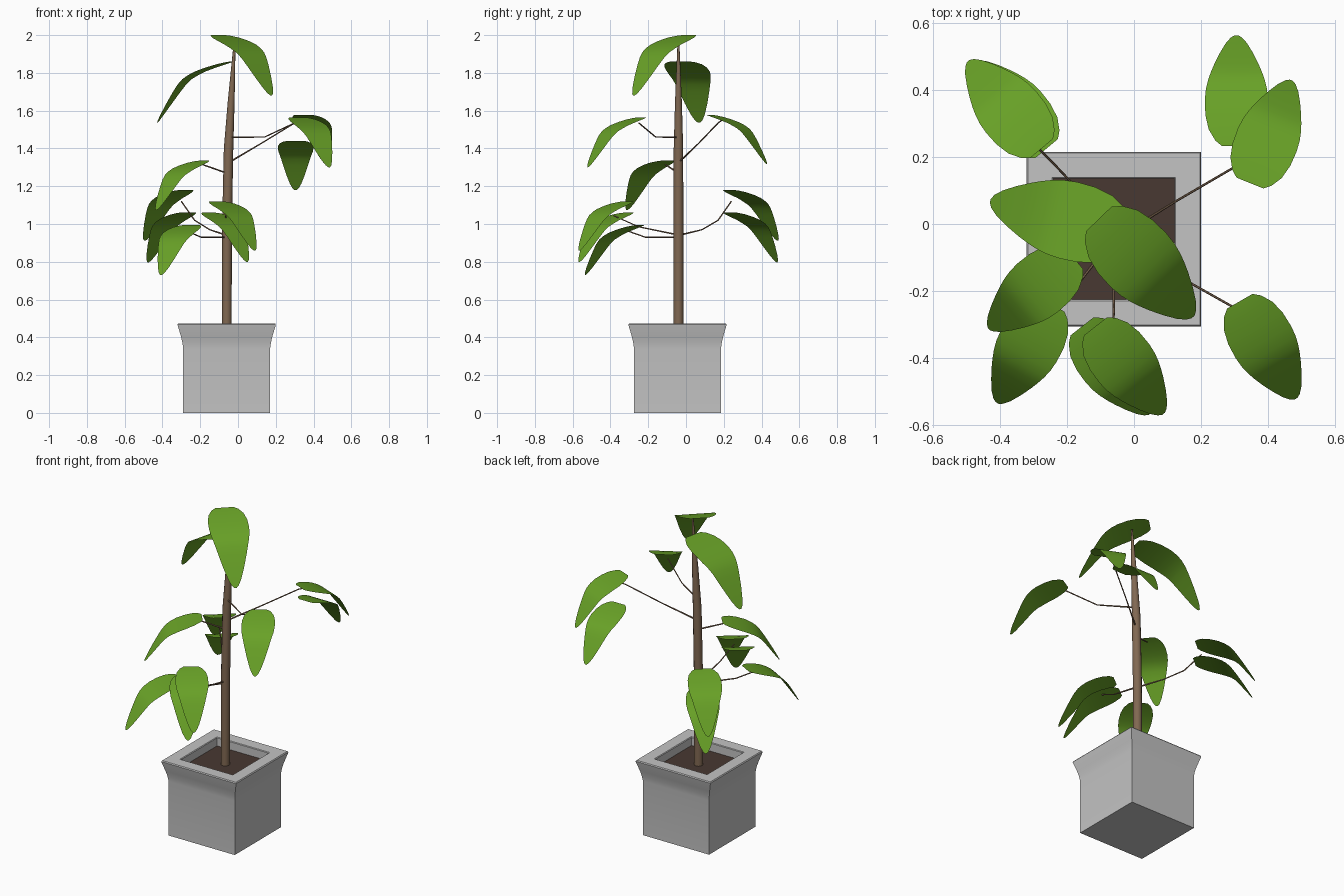
import bpy, bmesh, math
from mathutils import Vector

if "Cube" in bpy.data.objects:
    bpy.data.objects.remove(bpy.data.objects["Cube"])


def material(name, rgb):
    m = bpy.data.materials.new(name)
    m.diffuse_color = (*rgb, 1)
    m.use_nodes = True
    m.node_tree.nodes["Principled BSDF"].inputs["Base Color"].default_value = m.diffuse_color
    return m


GREEN = material("leaf_green", (0.14, 0.36, 0.02))
BARK = material("bark_brown", (0.22, 0.14, 0.085))
GREY = material("pot_grey", (0.55, 0.55, 0.55))
SOIL = material("soil_brown", (0.065, 0.04, 0.032))
CX, CY = -0.06, -0.045      # pot centre


def finish(obj, mat, angle=None):
    obj.data.materials.append(mat)
    bpy.ops.object.select_all(action='DESELECT')
    obj.select_set(True)
    bpy.context.view_layer.objects.active = obj
    if angle is not None:
        bpy.ops.object.shade_smooth_by_angle(angle=math.radians(angle))
    return obj


def mesh_object(name, bm):
    me = bpy.data.meshes.new(name)
    bm.to_mesh(me)
    bm.free()
    obj = bpy.data.objects.new(name, me)
    bpy.context.collection.objects.link(obj)
    return obj


def square(bm, h, z):
    return [bm.verts.new((CX + sx * h, CY + sy * h, z))
            for sx, sy in ((-1, -1), (1, -1), (1, 1), (-1, 1))]


def tube(name, pts, radii, res):
    """Tapered round tube along a path."""
    cu = bpy.data.curves.new(name, 'CURVE')
    cu.dimensions = '3D'
    cu.bevel_depth = 1
    cu.bevel_resolution = res
    cu.use_fill_caps = True
    sp = cu.splines.new('POLY')
    sp.points.add(len(pts) - 1)
    for p, co, r in zip(sp.points, pts, radii):
        p.co = (*co, 1)
        p.radius = r
    obj = bpy.data.objects.new(name, cu)
    bpy.context.collection.objects.link(obj)
    bpy.ops.object.select_all(action='DESELECT')
    obj.select_set(True)
    bpy.context.view_layer.objects.active = obj
    bpy.ops.object.convert(target='MESH')
    obj = bpy.context.view_layer.objects.active
    obj.data.materials.clear()
    return finish(obj, BARK, 50)


# Square pot with flared rim and sunken opening
bm = bmesh.new()
profile = [(0.23, 0), (0.23, 0.34), (0.234, 0.37), (0.242, 0.405), (0.259, 0.462),
           (0.26, 0.468), (0.256, 0.474), (0.184, 0.474), (0.18, 0.47), (0.18, 0.40)]
rings = [square(bm, h, z) for h, z in profile]
bm.faces.new(rings[0][::-1])
for a, b in zip(rings, rings[1:]):
    for i in range(4):
        j = (i + 1) % 4
        bm.faces.new((a[i], a[j], b[j], b[i]))
bm.faces.new(rings[-1])
finish(mesh_object("pot", bm), GREY, 40)

# Soil
bm = bmesh.new()
bm.faces.new(square(bm, 0.18, 0.42))
finish(mesh_object("soil", bm), SOIL)

# Trunk
tube("trunk", [(-0.06, -0.04, 0.41), (-0.058, -0.04, 1.0), (-0.05, -0.04, 1.4),
               (-0.036, -0.04, 1.65), (-0.018, -0.04, 1.96)],
     [0.026, 0.026, 0.025, 0.018, 0.005], 4)

# Leaf stems
stems = [
    [(-0.05, -0.04, 1.46), (0.14, -0.16, 1.46), (0.30, -0.25, 1.535)],
    [(-0.05, -0.04, 1.325), (0.12, 0.065, 1.425), (0.30, 0.17, 1.535), (0.345, 0.19, 1.55)],
    [(-0.06, -0.04, 1.27), (-0.19, -0.11, 1.315)],
    [(-0.06, -0.04, 0.94), (-0.15, 0.085, 0.97), (-0.23, 0.17, 1.02), (-0.30, 0.24, 1.12)],
    [(-0.06, -0.04, 0.93), (-0.195, -0.215, 0.93), (-0.265, -0.30, 0.96)],
    [(-0.06, -0.04, 0.942), (-0.06, -0.25, 0.985), (-0.065, -0.385, 1.045)],
]
for n, pts in enumerate(stems):
    tube(f"leaf_stem_{n + 1}", pts, [0.005] + [0.0035] * (len(pts) - 1), 1)

# Leaf: half width and droop along its horizontal length (unit leaf)
OUTLINE = [(0, .13, 0), (.05, .19, -.01), (.15, .25, -.035), (.28, .28, -.075),
           (.42, .285, -.125), (.52, .275, -.175), (.60, .255, -.225), (.67, .23, -.295),
           (.74, .2, -.39), (.84, .15, -.54), (.93, .095, -.68), (.98, .05, -.76),
           (1, .015, -.79)]


def leaf(name, base, azimuth, length):
    a = math.radians(azimuth)
    along = Vector((math.cos(a), math.sin(a), 0))
    side = Vector((-along.y, along.x, 0))
    bm = bmesh.new()
    rows = []
    for s, w, z in OUTLINE:
        mid = Vector(base) + length * (along * s + Vector((0, 0, z)))
        rows.append([bm.verts.new(mid + side * (k * w * length)) for k in (1, 0, -1)])
    for r, q in zip(rows, rows[1:]):
        for i in range(2):
            bm.faces.new((r[i], r[i + 1], q[i + 1], q[i]))
    bmesh.ops.recalc_face_normals(bm, faces=bm.faces)
    bm.normal_update()
    if sum(f.normal.z for f in bm.faces) < 0:
        bmesh.ops.reverse_faces(bm, faces=bm.faces)
    finish(mesh_object(name, bm), GREEN, 60)


leaves = [  # base, direction in degrees, length
    ((-0.105, 0.015, 2.0), -46, 0.405),
    ((-0.03, -0.03, 1.86), 166, 0.41),
    ((0.315, -0.23, 1.565), -60, 0.335),
    ((0.345, 0.122, 1.578), 68, 0.33),
    ((0.305, 0.232, 1.44), 90, 0.33),
    ((-0.18, -0.10, 1.335), 220, 0.33),
    ((-0.275, 0.225, 1.18), 130, 0.34),
    ((-0.26, 0.225, 1.062), 130, 0.335),
    ((-0.245, -0.24, 0.995), 241, 0.335),
    ((-0.115, -0.305, 1.12), -52, 0.33),
    ((-0.155, -0.305, 1.06), -52, 0.33),
]
for n, (base, az, length) in enumerate(leaves):
    leaf(f"leaf_{n + 1}", base, az, length)
